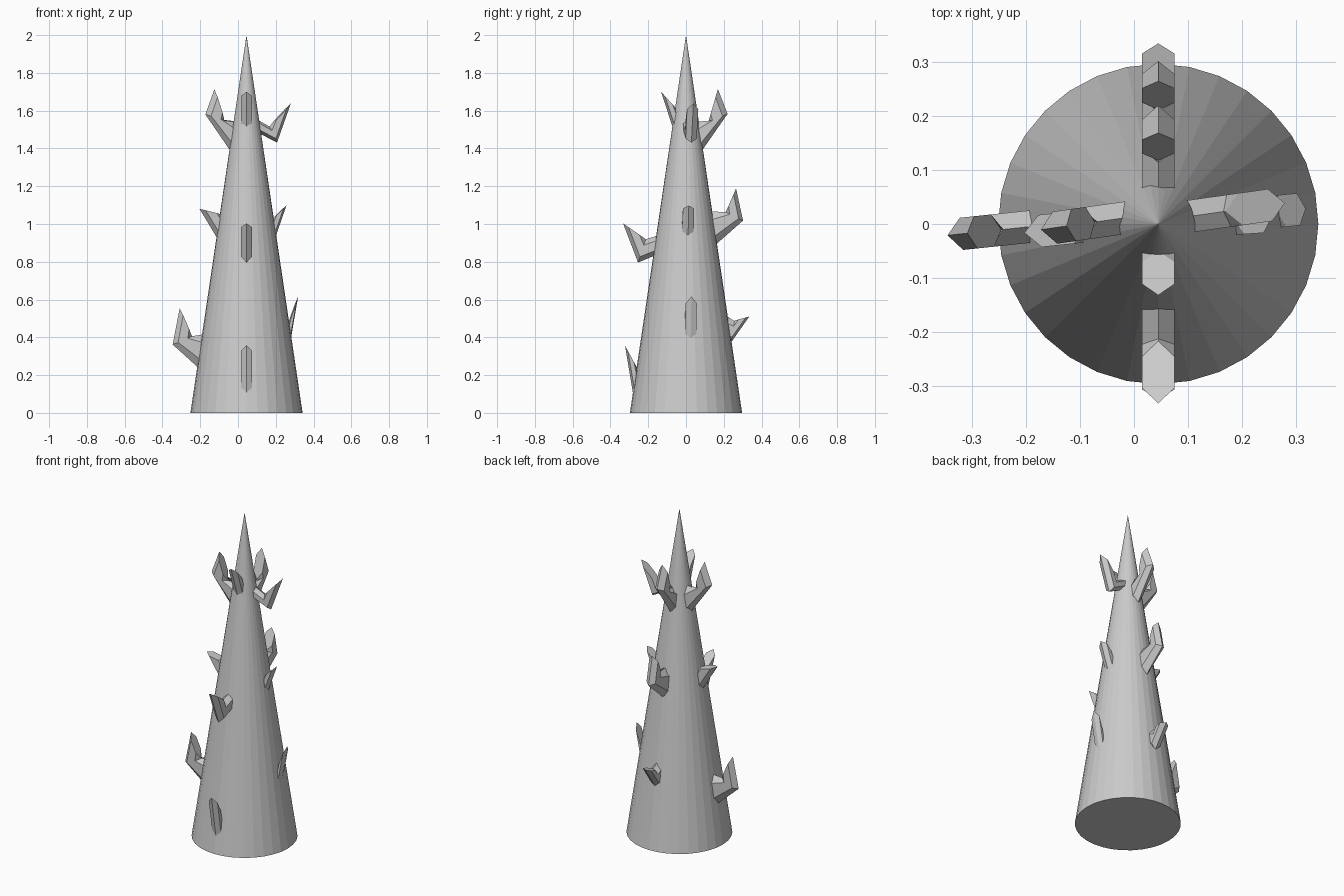
import bpy, bmesh
from math import radians, sin, cos

if "Cube" in bpy.data.objects:
    bpy.data.objects.remove(bpy.data.objects["Cube"])

CX = 0.045      # trunk axis offset
HALF_W = 0.03   # half thickness of a thorn


def ring(bm, outer, inner, angle, offset):
    """Stretched hexagon spanning two (radius, height) points."""
    a = radians(angle)
    verts = []
    for t, w in ((0, 0), (.25, 1), (.75, 1), (1, 0), (.75, -1), (.25, -1)):
        r = outer[0] + (inner[0] - outer[0]) * t
        z = outer[1] + (inner[1] - outer[1]) * t
        s = w * HALF_W + offset
        verts.append(bm.verts.new((CX + r * cos(a) - s * sin(a),
                                   r * sin(a) + s * cos(a), z)))
    return verts


def thorn(name, angle, offset, root_low, elbow, tip, notch, root_high):
    """Bent thorn: hexagonal sections at root, elbow and tip."""
    bm = bmesh.new()
    knee = (notch[0] - .004, notch[1] - .004)
    rings = [ring(bm, o, i, angle, offset) for o, i in
             ((root_low, root_high), (elbow, knee), (tip, notch))]
    for a, b in zip(rings, rings[1:]):
        for i in range(6):
            j = (i + 1) % 6
            bm.faces.new((a[i], a[j], b[j], b[i]))
    bm.faces.new(rings[0])
    bm.faces.new(rings[-1])
    bmesh.ops.recalc_face_normals(bm, faces=bm.faces)
    me = bpy.data.meshes.new(name)
    bm.to_mesh(me)
    bm.free()
    bpy.context.collection.objects.link(bpy.data.objects.new(name, me))


# Trunk
bpy.ops.mesh.primitive_cone_add(vertices=32, radius1=.297, radius2=0, depth=2,
                                location=(CX, 0, 1))
bpy.context.object.name = "trunk"

# Thorns: angle, sideways offset, root low, elbow, tip, notch, root high
THORNS = {
    "left_low_thorn": (186, -.02, (.2, .19), (.391, .362), (.354, .553), (.291, .41), (.2, .42)),
    "left_mid_thorn": (186, -.01, (.06, .9), (.14, .9), (.249, 1.08), (.13, 1.05), (.06, 1.06)),
    "left_top_thorn": (188, -.02, (.03, 1.31), (.217, 1.58), (.169, 1.713), (.116, 1.55), (.03, 1.54)),
    "right_low_thorn": (6, 0, (.15, .37), (.235, .385), (.275, .616), (.222, .47), (.15, .47)),
    "right_mid_thorn": (4, 0, (.06, .9), (.15, .92), (.212, 1.098), (.14, 1.03), (.06, 1.02)),
    "right_top_thorn": (8, .006, (.03, 1.5), (.164, 1.431), (.238, 1.638), (.127, 1.52), (.03, 1.57)),
    "front_low_thorn": (270, 0, (.2, .12), (.28, .1), (.323, .357), (.26, .24), (.2, .25)),
    "front_mid_thorn": (270, 0, (.1, .86), (.254, .796), (.333, 1.003), (.217, .923), (.1, .955)),
    "front_top_thorn": (270, 0, (.02, 1.5), (.065, 1.495), (.132, 1.7), (.05, 1.61), (.02, 1.6)),
    "back_low_thorn": (90, 0, (.15, .37), (.24, .375), (.335, .51), (.26, .49), (.15, .56)),
    "back_mid_thorn": (90, 0, (.1, .84), (.302, 1.018), (.265, 1.188), (.212, 1.066), (.1, 1.07)),
    "back_top_thorn": (90, 0, (.03, 1.31), (.22, 1.583), (.169, 1.715), (.118, 1.54), (.03, 1.54)),
}
for name, data in THORNS.items():
    thorn(name, *data)
